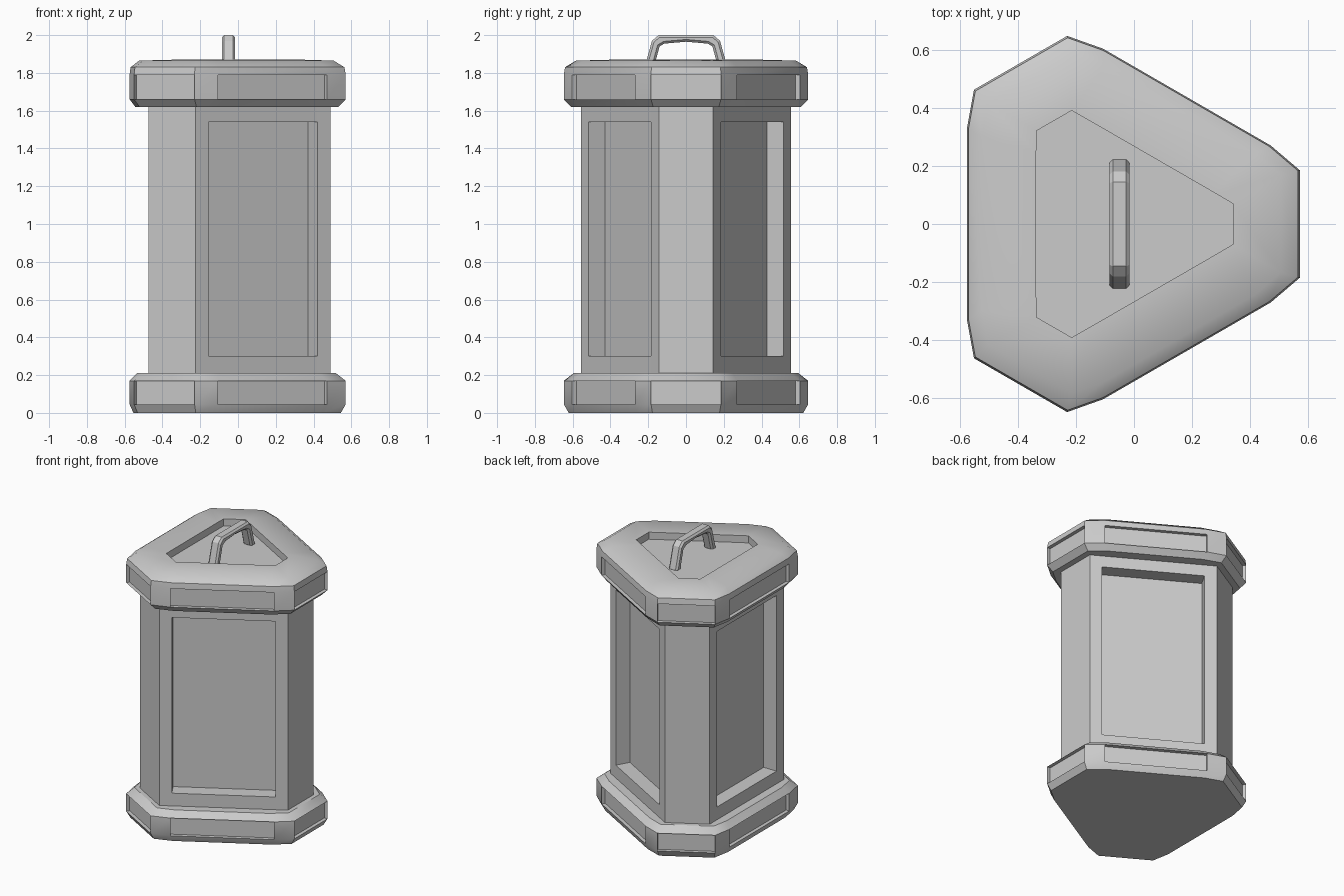
import bpy, bmesh, math
from mathutils import Vector

if "Cube" in bpy.data.objects:
    bpy.data.objects.remove(bpy.data.objects["Cube"])

CX = -0.07   # centre of the three-fold shape


def outline(corner, side):
    """12-point rounded-triangle outline from one corner, repeated at 120 degrees."""
    sector = [(side[0], -side[1]), (corner[0], -corner[1]), corner, side]
    pts = []
    for k in range(3):
        c, s = math.cos(k * math.tau / 3), math.sin(k * math.tau / 3)
        pts += [(x * c - y * s, x * s + y * c) for x, y in sector]
    return pts


def finish(name, bm, smooth=None):
    bmesh.ops.recalc_face_normals(bm, faces=bm.faces[:])
    me = bpy.data.meshes.new(name)
    bm.to_mesh(me)
    bm.free()
    ob = bpy.data.objects.new(name, me)
    bpy.context.collection.objects.link(ob)
    if smooth:
        bpy.ops.object.select_all(action='DESELECT')
        ob.select_set(True)
        bpy.context.view_layer.objects.active = ob
        bpy.ops.object.shade_smooth_by_angle(angle=math.radians(smooth))
    return ob


def loft(name, levels, band, depth, sides, smooth=None):
    """Stack outlines; sink the chosen sides of one band by depth."""
    bm = bmesh.new()
    rings = [[bm.verts.new((x * s + CX, y * s, z)) for x, y in pts]
             for pts, s, z in levels]
    bm.faces.new(rings[0][::-1])
    bm.faces.new(rings[-1])
    panels = []
    for j, (a, b) in enumerate(zip(rings, rings[1:])):
        for i in range(12):
            n = (i + 1) % 12
            f = bm.faces.new((a[i], a[n], b[n], b[i]))
            if j == band and i % 4 in sides:
                panels.append(f)
    bm.normal_update()
    for f in panels:
        old = list(f.verts)
        off = f.normal * -depth
        new = [bm.verts.new(v.co + off) for v in old]
        bm.faces.remove(f)
        bm.faces.new(new)
        for k in range(4):
            m = (k + 1) % 4
            bm.faces.new((old[k], old[m], new[m], new[k]))
    return finish(name, bm, smooth)


BODY = outline((0.56, 0.144), (0.49, 0.184))
RIM = outline((0.64, 0.185), (0.54, 0.27))
INNER = outline((0.41, 0.07), (0.347, 0.107))

# Body with deep panels on the three long sides
loft("body", [(BODY, 1, 0.1), (BODY, 1, 0.3), (BODY, 1, 1.54), (BODY, 1, 1.75)],
     1, 0.10, (3,))

# Base band with shallow panels on long and short sides
loft("base_band", [(RIM, 0.96, 0), (RIM, 1, 0.045), (RIM, 1, 0.17), (RIM, 0.92, 0.21)],
     1, 0.025, (1, 3), 35)

# Lid with the same panels and a sunken triangular top
loft("lid", [(RIM, 0.94, 1.62), (RIM, 1, 1.66), (RIM, 1, 1.79), (RIM, 0.99, 1.83),
             (RIM, 0.90, 1.865), (INNER, 1, 1.87), (INNER, 1, 1.82)],
     1, 0.025, (1, 3), 35)

# Carrying handle
half = [(0.225, 1.81), (0.18, 1.97), (0.145, 2.0)]
inner = [(0.115, 1.955), (0.14, 1.94), (0.175, 1.81)]
profile = (half + [(-y, z) for y, z in half[::-1]]
           + [(-y, z) for y, z in inner[::-1]] + [(0, 1.965)] + inner)
bm = bmesh.new()
face = bm.faces.new([bm.verts.new((-0.085, y, z)) for y, z in profile])
ext = bmesh.ops.extrude_face_region(bm, geom=[face])
bmesh.ops.translate(bm, vec=Vector((0.07, 0, 0)),
                    verts=[v for v in ext["geom"] if isinstance(v, bmesh.types.BMVert)])
handle = finish("handle", bm)
bev = handle.modifiers.new("edge_bevel", 'BEVEL')
bev.width = 0.012
bev.segments = 1
bev.limit_method = 'ANGLE'
bev.angle_limit = math.radians(60)
